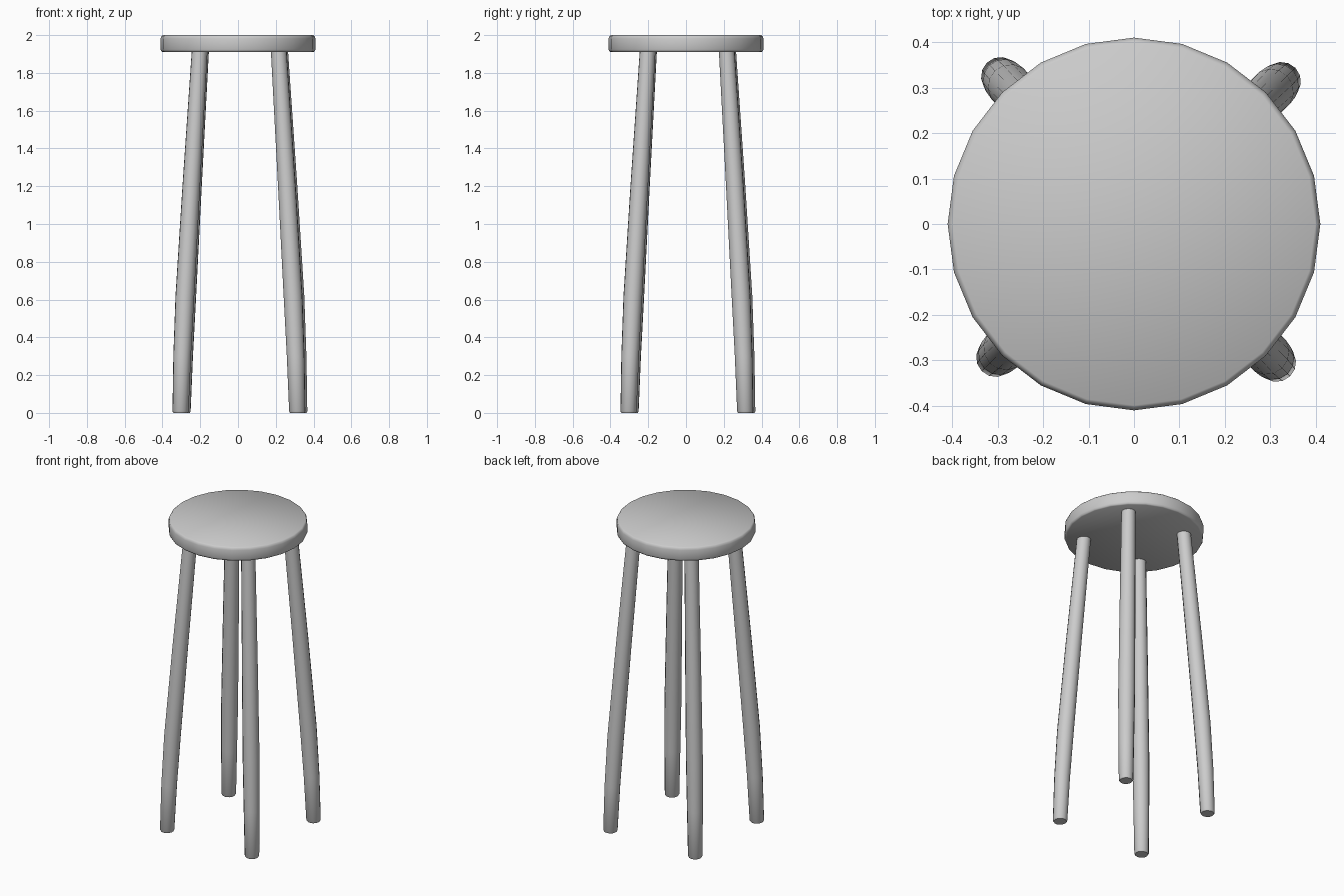
import bpy, bmesh, math
from mathutils import Matrix, Vector

if "Cube" in bpy.data.objects:
    bpy.data.objects.remove(bpy.data.objects["Cube"])

grey = bpy.data.materials.new("plain grey")
grey.use_nodes = True
grey.diffuse_color = (0.6, 0.6, 0.6, 1)
grey.node_tree.nodes["Principled BSDF"].inputs["Base Color"].default_value = grey.diffuse_color


def loft(name, rings, sides, angle):
    """Skin a stack of horizontal rings, each (offset, z, radius)."""
    bm = bmesh.new()
    loops = []
    for offset, z, radius in rings:
        loops.append([bm.verts.new((offset + radius * math.cos(a), radius * math.sin(a), z))
                      for a in (math.tau * i / sides for i in range(sides))])
    for low, high in zip(loops, loops[1:]):
        for i in range(sides):
            j = (i + 1) % sides
            bm.faces.new((low[i], low[j], high[j], high[i]))
    bm.faces.new(loops[0][::-1])
    bm.faces.new(loops[-1])
    mesh = bpy.data.meshes.new(name)
    bm.to_mesh(mesh)
    bm.free()
    mesh.materials.append(grey)
    obj = bpy.data.objects.new(name, mesh)
    bpy.context.collection.objects.link(obj)
    bpy.ops.object.select_all(action="DESELECT")
    bpy.context.view_layer.objects.active = obj
    obj.select_set(True)
    bpy.ops.object.shade_smooth_by_angle(angle=math.radians(angle))
    return obj


# Round seat with softened rims
R = 0.41
loft("seat", [(0, 1.91, R - 0.01), (0, 1.914, R - 0.004), (0, 1.924, R),
              (0, 1.982, R), (0, 1.994, R - 0.004), (0, 2.0, R - 0.011)], 24, 50)

# Four splayed legs, bent and slightly swollen at the lower third
leg_profile = [(0.437, 0, 0.038), (0.437, 0.008, 0.043), (0.425, 0.3, 0.047),
               (0.405, 0.62, 0.05), (0.358, 1.2, 0.047), (0.296, 1.92, 0.042)]
turns = {"back_left_leg": 44, "back_right_leg": 134,
         "front_right_leg": 224, "front_left_leg": 314}
for name, turn in turns.items():
    leg = loft(name, leg_profile, 14, 50)
    leg.matrix_world = (Matrix.Translation(Vector((0.01, 0.01, 0)))
                        @ Matrix.Rotation(math.radians(turn), 4, "Z"))
